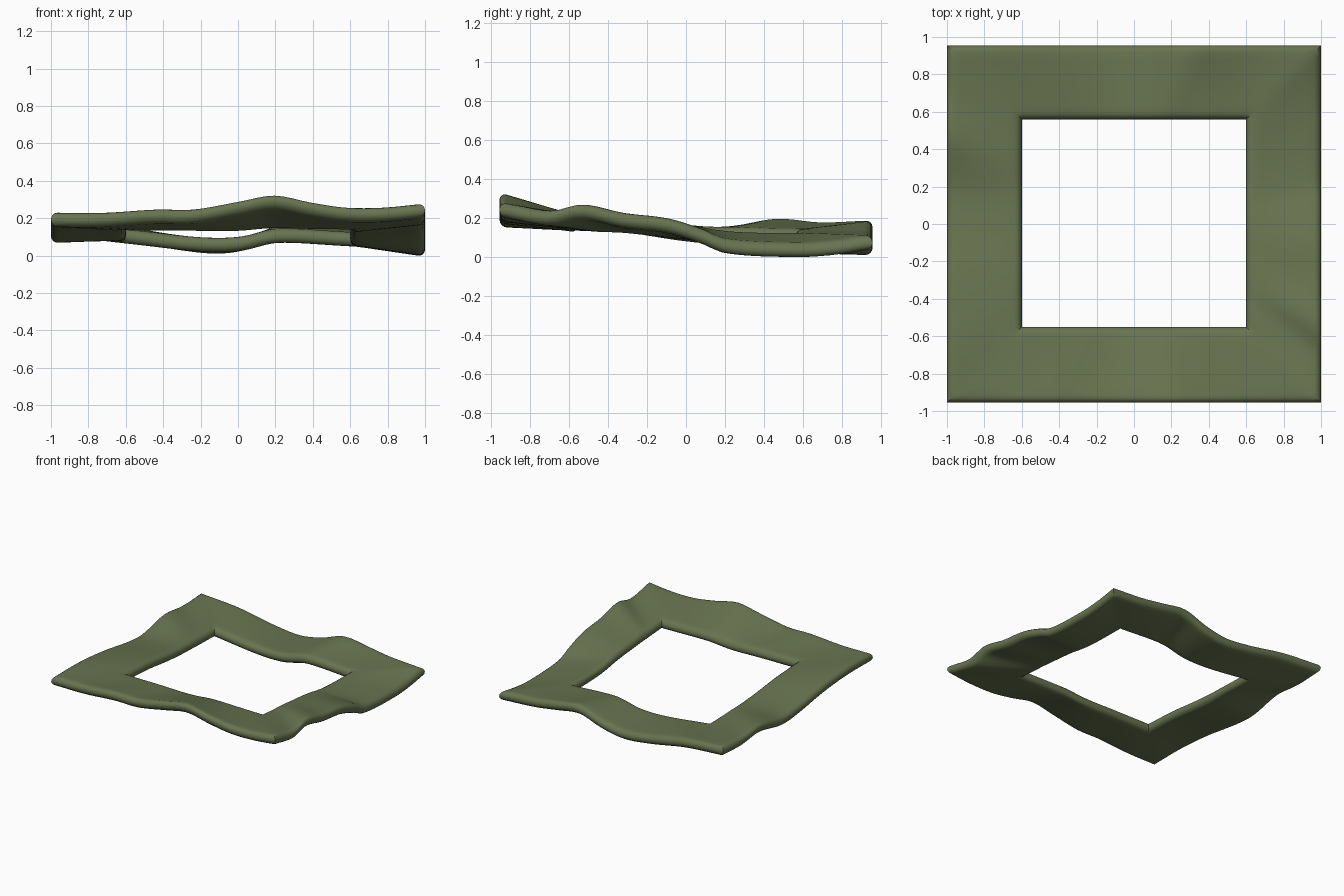
import bpy
import bmesh
import math

cube = bpy.data.objects.get("Cube")
if cube:
    bpy.data.objects.remove(cube, do_unlink=True)

# Material
mat = bpy.data.materials.new("olive_green")
mat.use_nodes = True
colour = (0.14, 0.175, 0.08, 1)
mat.diffuse_color = colour
shader = mat.node_tree.nodes["Principled BSDF"]
shader.inputs["Base Color"].default_value = colour
shader.inputs["Roughness"].default_value = 0.8

OUTER = [(-1, -0.955), (1, -0.955), (1, 0.955), (-1, 0.955)]
INNER = [(-0.6, -0.55), (0.6, -0.55), (0.6, 0.56), (-0.6, 0.56)]
RADIUS = 0.038
STEPS = 40

# Top-surface heights along each side: (position from -1 to 1, height)
OUTER_TOPS = [
    [(-1, .24), (-.75, .24), (-.45, .26), (-.25, .26), (0, .305), (.2, .34), (.4, .30), (.6, .27), (.8, .27), (1, .29)],
    [(-1, .29), (-.75, .25), (-.57, .285), (-.35, .24), (-.1, .21), (.08, .155), (.22, .1), (.6, .08), (.8, .09), (1, .12)],
    [(-1, .20), (-.66, .175), (-.35, .12), (-.1, .095), (.1, .13), (.3, .195), (.5, .17), (.7, .14), (1, .12)],
    [(-1, .24), (-.67, .24), (-.35, .215), (0, .165), (.2, .155), (.5, .21), (.75, .19), (1, .20)],
]
INNER_TOPS = [
    [(-1, .22), (-.4, .215), (0, .21), (.35, .225), (1, .22)],
    [(-1, .22), (-.5, .20), (0, .175), (.4, .145), (1, .135)],
    [(-1, .15), (-.4, .11), (0, .11), (.35, .15), (1, .135)],
    [(-1, .22), (-.5, .205), (0, .175), (.4, .16), (1, .15)],
]


def smooth_height(points, s):
    """Smooth curve through the height points."""
    def slope(i):
        a, b = points[max(i - 1, 0)], points[min(i + 1, len(points) - 1)]
        return (b[1] - a[1]) / (b[0] - a[0])
    i = 0
    while i < len(points) - 2 and s > points[i + 1][0]:
        i += 1
    (x0, z0), (x1, z1) = points[i], points[i + 1]
    w = x1 - x0
    t = (s - x0) / w
    ease = t * t * (3 - 2 * t)
    return (z0 + (z1 - z0) * ease + w * slope(i) * t * (1 - t) ** 2
            - w * slope(i + 1) * t * t * (1 - t))


def section():
    """Rounded slab profile: (fraction from outer to inner, height offset)."""
    end = RADIUS / 0.4
    pts = []
    for i in range(9):
        a = -math.pi / 2 + math.pi * i / 8
        pts.append((end * (1 - math.cos(a)), RADIUS * math.sin(a)))
    for i in range(1, 8):
        pts.append((end + (1 - 2 * end) * i / 8, RADIUS))
    return pts + [(1 - u, -z) for u, z in pts]


def lerp(a, b, t):
    return a + (b - a) * t


# Undulating mitred frame, swept around the four sides
bm = bmesh.new()
profile = section()
rings = []
for side in range(4):
    nxt = (side + 1) % 4
    for k in range(STEPS):
        t = k / STEPS
        s = 2 * t - 1 if side < 2 else 1 - 2 * t
        z_out = smooth_height(OUTER_TOPS[side], s)
        z_in = smooth_height(INNER_TOPS[side], s)
        out = [lerp(OUTER[side][i], OUTER[nxt][i], t) for i in (0, 1)]
        inn = [lerp(INNER[side][i], INNER[nxt][i], t) for i in (0, 1)]
        rings.append([bm.verts.new((lerp(out[0], inn[0], u), lerp(out[1], inn[1], u),
                                    lerp(z_out, z_in, u) - RADIUS + dz))
                      for u, dz in profile])
for r, ring in enumerate(rings):
    after = rings[(r + 1) % len(rings)]
    for j in range(len(profile)):
        k = (j + 1) % len(profile)
        bm.faces.new((ring[j], after[j], after[k], ring[k]))
bmesh.ops.recalc_face_normals(bm, faces=bm.faces)

# Rest the lowest point on the ground
low = min(v.co.z for v in bm.verts)
bmesh.ops.translate(bm, verts=bm.verts, vec=(0, 0, -low))

mesh = bpy.data.meshes.new("wavy_square_frame")
bm.to_mesh(mesh)
bm.free()
mesh.materials.append(mat)
frame = bpy.data.objects.new("wavy_square_frame", mesh)
bpy.context.collection.objects.link(frame)
bpy.context.view_layer.objects.active = frame
frame.select_set(True)
bpy.ops.object.shade_smooth_by_angle(angle=math.radians(40))
